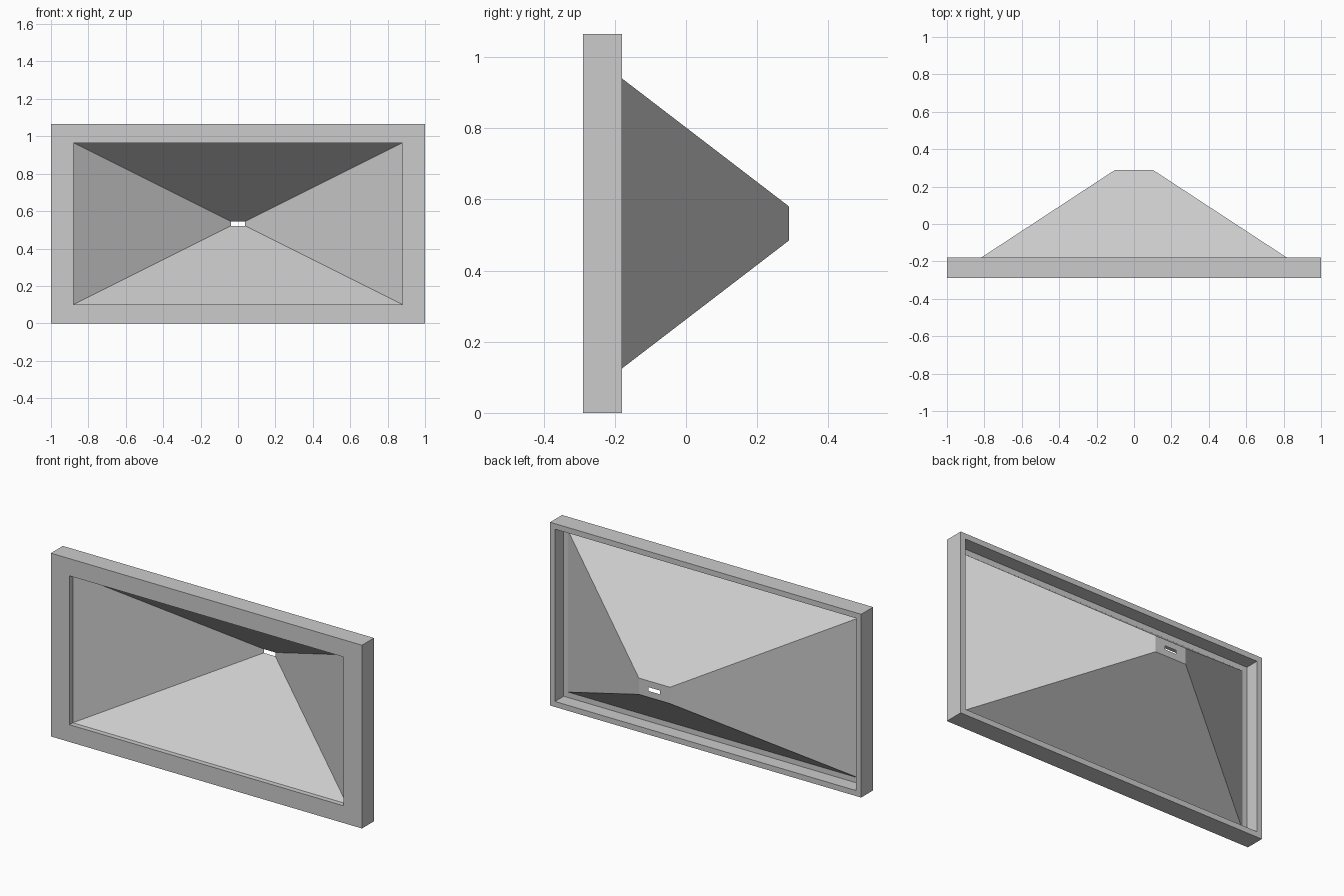
import bpy
import bmesh

if "Cube" in bpy.data.objects:
    bpy.data.objects.remove(bpy.data.objects["Cube"], do_unlink=True)

# One matte grey for the whole horn
GREY = (0.6, 0.6, 0.6, 1.0)
grey = bpy.data.materials.new("light_grey")
grey.use_nodes = True
grey.diffuse_color = GREY
shader = grey.node_tree.nodes["Principled BSDF"]
shader.inputs["Base Color"].default_value = GREY
shader.inputs["Roughness"].default_value = 0.7

MID_Z = 0.5325                       # height of the centre axis
FRONT, PLATE, RIM, TIP = -0.29, -0.26, -0.18, 0.29   # depths along y


def rectangular_loft(name, rings):
    """Skin a row of rectangles given as (half width, half height, y)."""
    bm = bmesh.new()
    loops = [[bm.verts.new((sx * w, y, MID_Z + sz * h))
              for sx, sz in ((-1, -1), (1, -1), (1, 1), (-1, 1))]
             for w, h, y in rings]
    for a, b in zip(loops, loops[1:]):
        for i in range(4):
            j = (i + 1) % 4
            bm.faces.new((a[j], a[i], b[i], b[j]))
    mesh = bpy.data.meshes.new(name)
    bm.to_mesh(mesh)
    bm.free()
    mesh.materials.append(grey)
    obj = bpy.data.objects.new(name, mesh)
    bpy.context.collection.objects.link(obj)
    return obj


mouth = (0.88, 0.4325)
horn_base = (0.94, 0.469)
outer = (1.0, MID_Z)
recess = (0.968, MID_Z - 0.032)

# Mounting frame: front plate with opening, outer wall, thin rear rim, recess
rectangular_loft("mounting_frame", [
    (*mouth, PLATE), (*mouth, FRONT), (*outer, FRONT), (*outer, RIM),
    (*recess, RIM), (*recess, PLATE), (*horn_base, PLATE)])

# Tapered horn: outer skin, flat rear end, open throat slot, inner skin
rectangular_loft("horn_flare", [
    (*horn_base, PLATE), (0.10, 0.0475, TIP),
    (0.037, 0.011, TIP), (*mouth, PLATE)])
